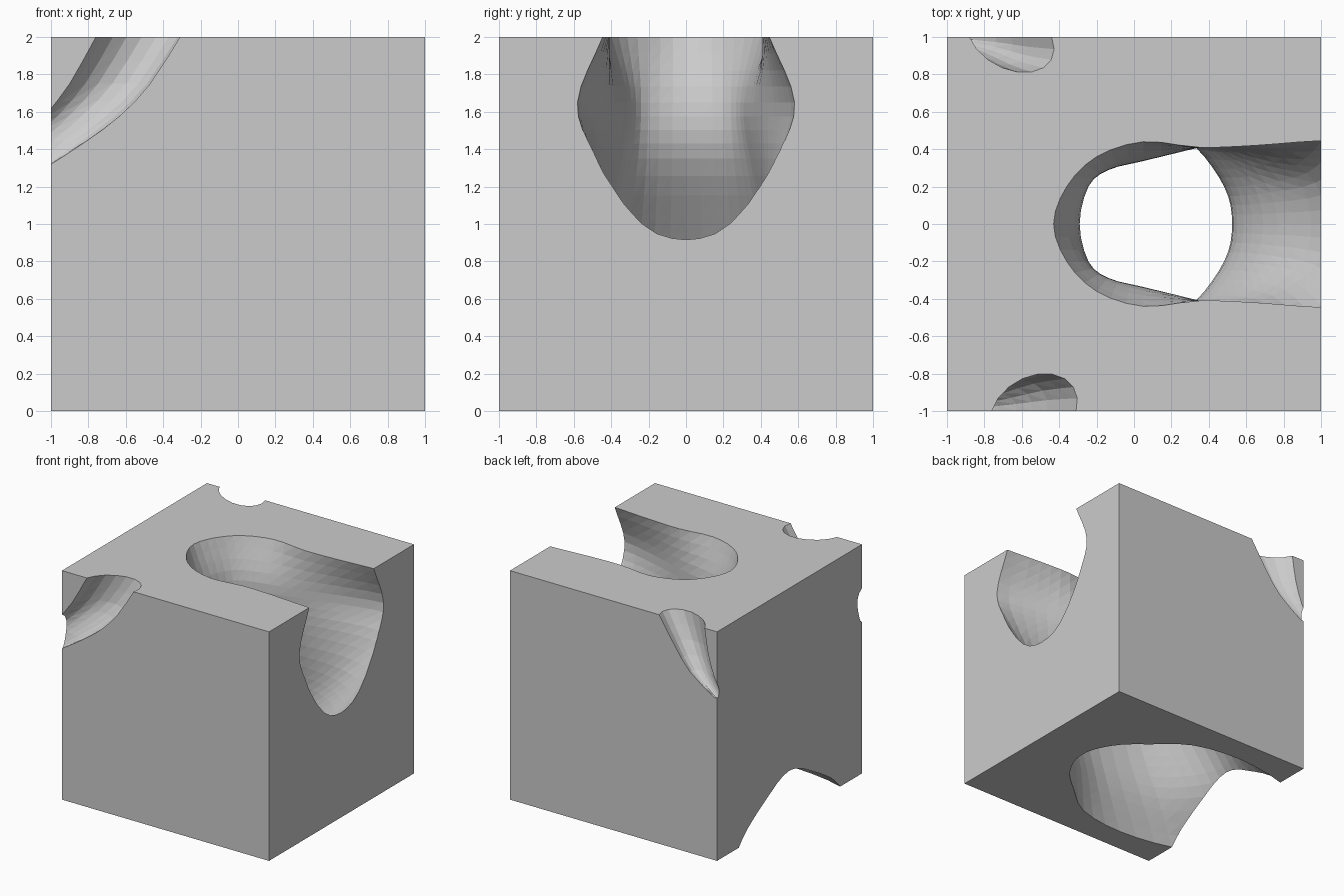
import bpy, bmesh, math
from mathutils import Vector

if "Cube" in bpy.data.objects:
    bpy.data.objects.remove(bpy.data.objects["Cube"])


def spline(rows, steps):
    """Catmull-Rom through a list of equal-size rows of Vectors."""
    ext = [[a * 2 - b for a, b in zip(rows[0], rows[1])]] + rows + \
          [[a * 2 - b for a, b in zip(rows[-1], rows[-2])]]
    out = []
    for i in range(1, len(ext) - 2):
        for s in range(steps):
            t = s / steps
            out.append([0.5 * (2 * b + (c - a) * t + (2 * a - 5 * b + 4 * c - d) * t * t
                               + (3 * b - a - 3 * c + d) * t ** 3)
                        for a, b, c, d in zip(*ext[i - 1:i + 3])])
    return out + [rows[-1]]


def loft(name, rings):
    """Closed solid through a stack of rings."""
    bm = bmesh.new()
    loops = [[bm.verts.new(p) for p in r] for r in rings]
    n = len(loops[0])
    for a, b in zip(loops, loops[1:]):
        for i in range(n):
            j = (i + 1) % n
            bm.faces.new((a[i], a[j], b[j]))
            bm.faces.new((a[i], b[j], b[i]))
    bm.faces.new(loops[0])
    bm.faces.new(loops[-1])
    bmesh.ops.recalc_face_normals(bm, faces=bm.faces)
    me = bpy.data.meshes.new(name)
    bm.to_mesh(me)
    bm.free()
    ob = bpy.data.objects.new(name, me)
    bpy.context.collection.objects.link(ob)
    return ob


def extend(rings, d):
    """Add a ring past the block at the first level."""
    return [[p + Vector((0, 0, d)) for p in rings[0]]] + rings


# Main tunnel: half outlines at falling heights, left tip to right tip
levels = [2.0, 1.65, 1.35, 0.95, 0.6, 0.3, 0.0]
halves = [
    [(-.43, 0), (-.36, .2), (-.2, .36), (.05, .44), (.35, .41), (.65, .42), (1, .445), (1.3, .44), (1.5, 0)],
    [(-.3, 0), (-.25, .2), (-.14, .29), (.05, .34), (.35, .41), (.65, .5), (1, .58), (1.25, .55), (1.4, 0)],
    [(-.33, 0), (-.28, .21), (-.16, .32), (.05, .37), (.35, .42), (.65, .47), (.95, .49), (1.15, .38), (1.25, 0)],
    [(-.59, 0), (-.52, .24), (-.32, .4), (.02, .46), (.35, .46), (.6, .43), (.8, .35), (.97, .22), (1.03, 0)],
    [(-.85, 0), (-.76, .25), (-.5, .48), (-.08, .56), (.25, .51), (.45, .42), (.58, .3), (.66, .16), (.69, 0)],
    [(-1.1, 0), (-1, .28), (-.72, .55), (-.25, .64), (.1, .57), (.3, .45), (.43, .3), (.51, .15), (.53, 0)],
    [(-1.5, 0), (-1.3, .5), (-1, .7), (-.5, .78), (-.05, .71), (.24, .49), (.42, .33), (.53, .15), (.56, 0)],
]
rings = []
for z, half in zip(levels, halves):
    pts = [Vector((x, y, z)) for x, y in half]
    loop = pts + [Vector((p.x, -p.y, p.z)) for p in pts[-2:0:-1]]
    # smooth around the closed outline
    m, fine = len(loop), []
    for i in range(m):
        a, b, c, d = (loop[(i + k) % m] for k in (-1, 0, 1, 2))
        for t in (0, 1 / 3, 2 / 3):
            fine.append(0.5 * (2 * b + (c - a) * t + (2 * a - 5 * b + 4 * c - d) * t * t
                               + (3 * b - a - 3 * c + d) * t ** 3))
    rings.append(fine)
rings = extend(spline(rings, 4), 0.2)
rings = extend(rings[::-1], -0.2)
cutters = [loft("tunnel_cutter", rings)]


# Corner grooves: (height, centre x, half width, depth), deepest point skewed to +x
def groove(name, side, skew, rows):
    rs = []
    for z, cx, h, d in rows:
        ring = []
        for k in range(18):
            a = 2 * math.pi * k / 18
            s = math.sin(a)
            ring.append(Vector((cx + h * math.cos(a) + skew * d * max(s, 0), side * (1 - d * s), z)))
        rs.append(ring)
    cutters.append(loft(name, extend(spline(rs, 2), 0.15)))


groove("front_groove_cutter", -1, 0.3,
       [(2, -.535, .225, .2), (1.75, -.685, .215, .17), (1.58, -.83, .2, .11),
        (1.44, -.98, .165, .055), (1.3, -1.13, .1, .02)])
groove("back_groove_cutter", 1, 0.4,
       [(2, -.66, .22, .19), (1.78, -.75, .165, .15), (1.58, -.86, .12, .08),
        (1.42, -1.02, .05, .015)])

# Block
bpy.ops.mesh.primitive_cube_add(size=2, location=(0, 0, 1))
block = bpy.context.object
block.name = "block"
for c in cutters:
    mod = block.modifiers.new(c.name, 'BOOLEAN')
    mod.operation = 'DIFFERENCE'
    mod.solver = 'EXACT'
    mod.object = c
    bpy.context.view_layer.objects.active = block
    bpy.ops.object.modifier_apply(modifier=mod.name)
for c in cutters:
    bpy.data.objects.remove(c)
